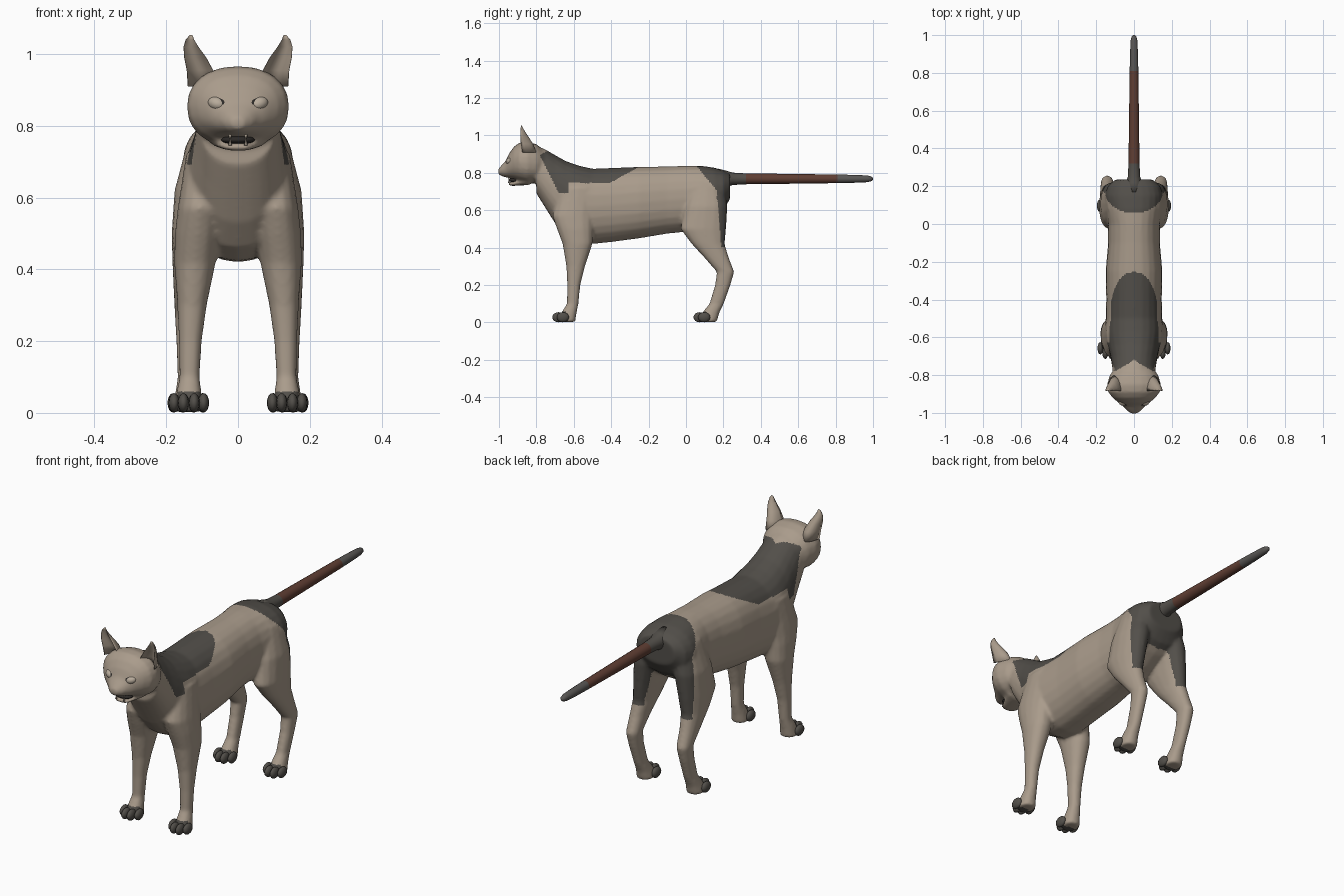
import bpy, bmesh, math
from mathutils import Vector, Matrix

if "Cube" in bpy.data.objects:
    bpy.data.objects.remove(bpy.data.objects["Cube"])


def material(name, rgb):
    m = bpy.data.materials.new(name)
    m.diffuse_color = (*rgb, 1)
    m.use_nodes = True
    m.node_tree.nodes["Principled BSDF"].inputs["Base Color"].default_value = m.diffuse_color
    return m


beige = material("beige fur", (0.40, 0.33, 0.26))
dark = material("dark grey fur", (0.085, 0.078, 0.068))
brown = material("brown tail fur", (0.115, 0.048, 0.033))
grey = material("grey tail tip", (0.10, 0.095, 0.09))
black = material("mouth and lash black", (0.025, 0.022, 0.02))
cream = material("eye and tooth cream", (0.48, 0.41, 0.33))


def add_object(name, bm, mats):
    bmesh.ops.recalc_face_normals(bm, faces=bm.faces[:])
    me = bpy.data.meshes.new(name)
    bm.to_mesh(me)
    bm.free()
    for m in mats:
        me.materials.append(m)
    ob = bpy.data.objects.new(name, me)
    bpy.context.collection.objects.link(ob)
    for p in me.polygons:
        p.use_smooth = True
    return ob


def loft(bm, rings):
    """Skin closed rings of points and cap both ends."""
    vs = [[bm.verts.new(p) for p in r] for r in rings]
    n = len(vs[0])
    for a, b in zip(vs, vs[1:]):
        for i in range(n):
            bm.faces.new((a[i], a[(i + 1) % n], b[(i + 1) % n], b[i]))
    bm.faces.new(vs[0][::-1])
    bm.faces.new(vs[-1])


def angles(n):
    return [2 * math.pi * i / n for i in range(n)]


def sup(v, e=0.9):
    return math.copysign(abs(v) ** e, v)


def along_y(bm, rows, n=24):
    """Rows: y, bottom z, top z, half width."""
    loft(bm, [[(w * sup(math.cos(t)), y, (b + u) / 2 + (u - b) / 2 * sup(math.sin(t)))
               for t in angles(n)] for y, b, u, w in rows])


def leg(bm, side, rows, n=16):
    """Rows: z, centre x, front y, back y, half width."""
    loft(bm, [[(side * (x + w * sup(math.cos(t))), (f + k) / 2 + (k - f) / 2 * sup(math.sin(t)), z)
               for t in angles(n)] for z, x, f, k, w in rows])


def ball(bm, centre, size, rot=Matrix(), u=16, v=10):
    m = Matrix.Translation(Vector(centre)) @ rot @ Matrix.Diagonal((*size, 1))
    bmesh.ops.create_uvsphere(bm, u_segments=u, v_segments=v, radius=1, matrix=m)


# torso and neck
bm = bmesh.new()
along_y(bm, [(-.80, .69, .945, .11), (-.75, .61, .925, .117), (-.70, .53, .895, .125),
             (-.64, .46, .862, .14), (-.57, .425, .838, .152), (-.50, .42, .822, .15),
             (-.40, .43, .826, .147), (-.25, .45, .832, .15), (-.10, .475, .834, .137),
             (0, .485, .838, .137), (.08, .52, .838, .15), (.15, .56, .828, .155),
             (.20, .60, .813, .14), (.235, .66, .795, .10)])
# skull, upper muzzle and lower jaw
along_y(bm, [(-.76, .78, .92, .10), (-.80, .745, .953, .128), (-.85, .74, .967, .143),
             (-.89, .752, .962, .137), (-.92, .765, .94, .113), (-.945, .772, .905, .084),
             (-.963, .776, .866, .06), (-.985, .782, .842, .04), (-1.003, .793, .822, .018)])
along_y(bm, [(-.84, .735, .78, .08), (-.89, .732, .765, .06), (-.93, .73, .752, .042),
             (-.95, .733, .75, .028)])
# legs
for s in (-1, 1):
    leg(bm, s, [(.72, .09, -.67, -.48, .055), (.57, .105, -.715, -.49, .063),
                (.50, .112, -.69, -.495, .064), (.42, .12, -.66, -.50, .058),
                (.30, .128, -.64, -.54, .041), (.20, .133, -.635, -.565, .032),
                (.10, .135, -.637, -.575, .028), (.05, .137, -.668, -.585, .036),
                (.003, .137, -.685, -.592, .042)])
    leg(bm, s, [(.76, .085, .03, .20, .055), (.62, .112, -.01, .222, .065),
                (.50, .127, -.03, .215, .058), (.42, .135, .03, .207, .048),
                (.35, .14, .095, .228, .04), (.27, .142, .165, .258, .034),
                (.20, .142, .155, .238, .03), (.10, .14, .125, .202, .028),
                (.05, .14, .085, .178, .036), (.003, .14, .07, .165, .042)])
body = add_object("body_with_head_and_legs", bm, [beige, dark])

# fuse the parts into one smooth skin
mod = body.modifiers.new("fuse", 'REMESH')
mod.mode = 'VOXEL'
mod.voxel_size = .008
mod = body.modifiers.new("soften", 'SMOOTH')
mod.factor = .5
mod.iterations = 6
bpy.context.view_layer.objects.active = body
body.select_set(True)
for name in ("fuse", "soften"):
    bpy.ops.object.modifier_apply(modifier=name)


# dark saddle, rump and paw patches
def is_dark(x, y, z):
    if z < .058:
        return y < -.64 or 0 < y < .105
    if y < -.2:
        front = max(-.72 - .6 * abs(x), -.80 + (.93 - z) * .5)
        low = .69 if y < -.63 else .745 + max(0, y + .41) * .55
        return y > front and z > low
    return z > .4 and y > min(.06 + (.835 - z) * .8, .165 + (.7 - z) * .08)


while len(body.data.materials) < 2:
    body.data.materials.append(dark)
for p in body.data.polygons:
    p.use_smooth = True
    p.material_index = int(is_dark(*p.center))

# tail
bm = bmesh.new()
n = 16
loft(bm, [[(r * math.cos(t), y, .768 + r * math.sin(t)) for t in angles(n)]
          for y, r in [(.17, .055), (.22, .042), (.25, .033), (.32, .029), (.5, .027), (.65, .025),
                       (.81, .023), (.9, .021), (.97, .018), (.99, .013), (1.0, .005)]])
tail = add_object("tail", bm, [dark, brown, grey])
for p in tail.data.polygons:
    y = p.center.y
    p.material_index = 0 if y < .31 else 1 if y < .81 else 2

# ears: crescent sections, hollow at the front
for s, label in ((-1, "left"), (1, "right")):
    bm = bmesh.new()
    loft(bm, [[(s * (x + w * math.cos(t)),
                y + d * (math.sin(t) if math.sin(t) > 0 else .55 * math.sin(t) ** 2), z)
               for t in angles(20)]
              for z, x, y, w, d in [(.91, .10, -.875, .04, .075), (.955, .106, -.883, .037, .065),
                                    (.99, .119, -.885, .031, .045), (1.02, .131, -.885, .021, .025),
                                    (1.04, .134, -.884, .012, .012), (1.053, .131, -.882, .004, .004)]])
    add_object("ear_" + label, bm, [beige])

    # slanted eye with a dark lid behind it
    tilt = Matrix.Rotation(s * .5, 4, 'Z') @ Matrix.Rotation(s * -.3, 4, 'Y')
    bm = bmesh.new()
    ball(bm, (s * .059, -.941, .862), (.027, .021, .019), tilt)
    add_object("eye_" + label, bm, [cream])
    bm = bmesh.new()
    ball(bm, (s * .056, -.943, .859), (.033, .013, .022), tilt)
    add_object("eyelid_" + label, bm, [black])

# mouth lining, nose and teeth
bm = bmesh.new()
ball(bm, (0, -.915, .761), (.047, .033, .013))
add_object("mouth_lining", bm, [black])
bm = bmesh.new()
ball(bm, (0, -.988, .812), (.022, .012, .012))
add_object("nose", bm, [beige])
bm = bmesh.new()
for x in (-.022, .022):
    for z, up in ((.768, math.pi), (.755, 0)):
        bmesh.ops.create_cone(bm, segments=8, radius1=.005, radius2=.0005, depth=.018, cap_ends=True,
                              matrix=Matrix.Translation((x, -.947, z)) @ Matrix.Rotation(up, 4, 'X'))
add_object("teeth", bm, [cream])

# four toes on each paw
bm = bmesh.new()
for s in (-1, 1):
    for cx, cy in ((.137, -.672), (.14, .083)):
        for dx, dy in ((-.041, .014), (-.015, -.01), (.015, -.01), (.041, .014)):
            ball(bm, (s * (cx + dx), cy + dy, .028), (.0155, .033, .027), u=12, v=8)
add_object("toes", bm, [dark])
